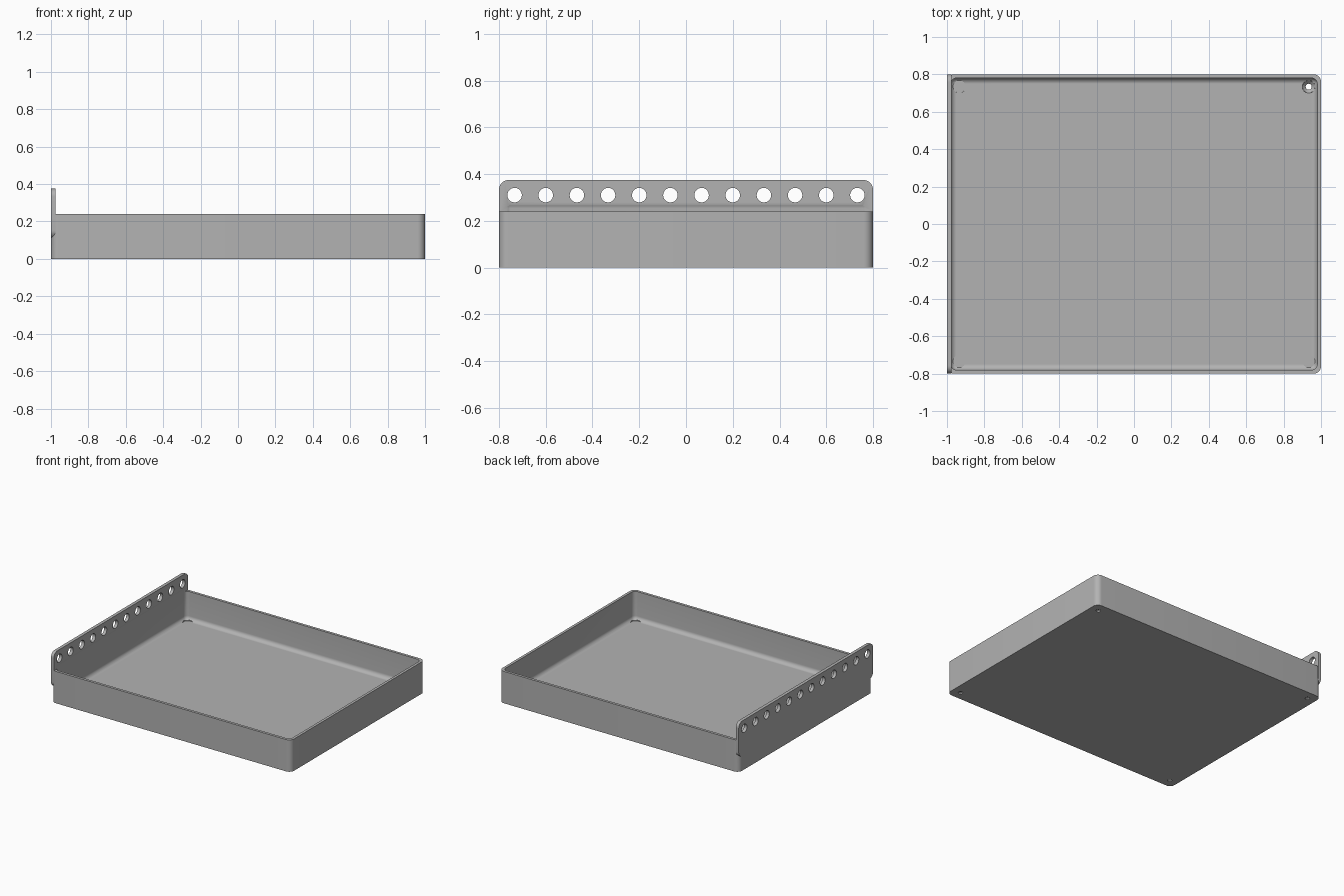
import bpy, bmesh, math
from mathutils import Matrix

cube = bpy.data.objects.get("Cube")
if cube:
    bpy.data.objects.remove(cube, do_unlink=True)

grey = bpy.data.materials.new("plain grey")
grey.use_nodes = True
colour = (0.45, 0.45, 0.45, 1)
grey.diffuse_color = colour
grey.node_tree.nodes["Principled BSDF"].inputs["Base Color"].default_value = colour


def finish(bm, name):
    bmesh.ops.recalc_face_normals(bm, faces=bm.faces)
    mesh = bpy.data.meshes.new(name)
    bm.to_mesh(mesh)
    bm.free()
    mesh.materials.append(grey)
    obj = bpy.data.objects.new(name, mesh)
    bpy.context.collection.objects.link(obj)
    return obj


def rounded_box(name, low, high, radius, axis=None):
    """Box with the edges along one axis rounded, or all edges when axis is None."""
    size = [h - l for l, h in zip(low, high)]
    centre = [(h + l) / 2 for l, h in zip(low, high)]
    bm = bmesh.new()
    bmesh.ops.create_cube(bm, size=1, matrix=Matrix.Translation(centre) @ Matrix.Diagonal((*size, 1)))
    edges = [e for e in bm.edges if axis is None
             or abs(e.verts[0].co[axis] - e.verts[1].co[axis]) > 1e-4]
    bmesh.ops.bevel(bm, geom=edges, offset=radius, segments=8, profile=0.5, affect='EDGES')
    return finish(bm, name)


def add_cone(bm, r1, r2, depth, matrix):
    bmesh.ops.create_cone(bm, cap_ends=True, segments=32, radius1=r1, radius2=r2,
                          depth=depth, matrix=matrix)


def combine(target, tool, operation):
    mod = target.modifiers.new(operation.lower(), 'BOOLEAN')
    mod.operation = operation
    mod.solver = 'EXACT'
    mod.object = tool
    bpy.context.view_layer.objects.active = target
    bpy.ops.object.modifier_apply(modifier=mod.name)
    bpy.data.objects.remove(tool, do_unlink=True)


# Tray block with rounded upright corners, joined to the hanging flange
tray = rounded_box("tray", (-1, -0.8, 0), (1, 0.8, 0.24), 0.04, axis=2)
flange = rounded_box("flange", (-1, -0.8, 0.11), (-0.976, 0.8, 0.375), 0.042, axis=0)
combine(tray, flange, 'UNION')

# Hollow with filleted edges, reaching slightly into the flange
floor = 0.027
hollow = rounded_box("hollow", (-0.98, -0.78, floor), (0.98, 0.78, 0.283), 0.03)
combine(tray, hollow, 'DIFFERENCE')

# Row of round holes through the flange
bm = bmesh.new()
for i in range(12):
    y = (i - 5.5) * 0.1333
    add_cone(bm, 0.031, 0.031, 0.2, Matrix.Translation((-0.99, y, 0.31)) @ Matrix.Rotation(math.pi / 2, 4, 'Y'))
combine(tray, finish(bm, "flange_holes"), 'DIFFERENCE')

# Countersunk screw holes in the floor corners: straight bore, then cone
for name, r1, r2, low, high in (("bores", 0.016, 0.016, -0.05, 0.1),
                                ("countersinks", 0.014, 0.034, floor - 0.02, floor),
                                ("counterbores", 0.034, 0.034, floor - 0.0005, floor + 0.04)):
    bm = bmesh.new()
    for x in (-0.934, 0.934):
        for y in (-0.734, 0.734):
            add_cone(bm, r1, r2, high - low, Matrix.Translation((x, y, (low + high) / 2)))
    combine(tray, finish(bm, name), 'DIFFERENCE')

# Smooth fillets, sharp edges kept
bpy.ops.object.select_all(action='DESELECT')
tray.select_set(True)
bpy.context.view_layer.objects.active = tray
bpy.ops.object.shade_smooth_by_angle(angle=math.radians(30))
